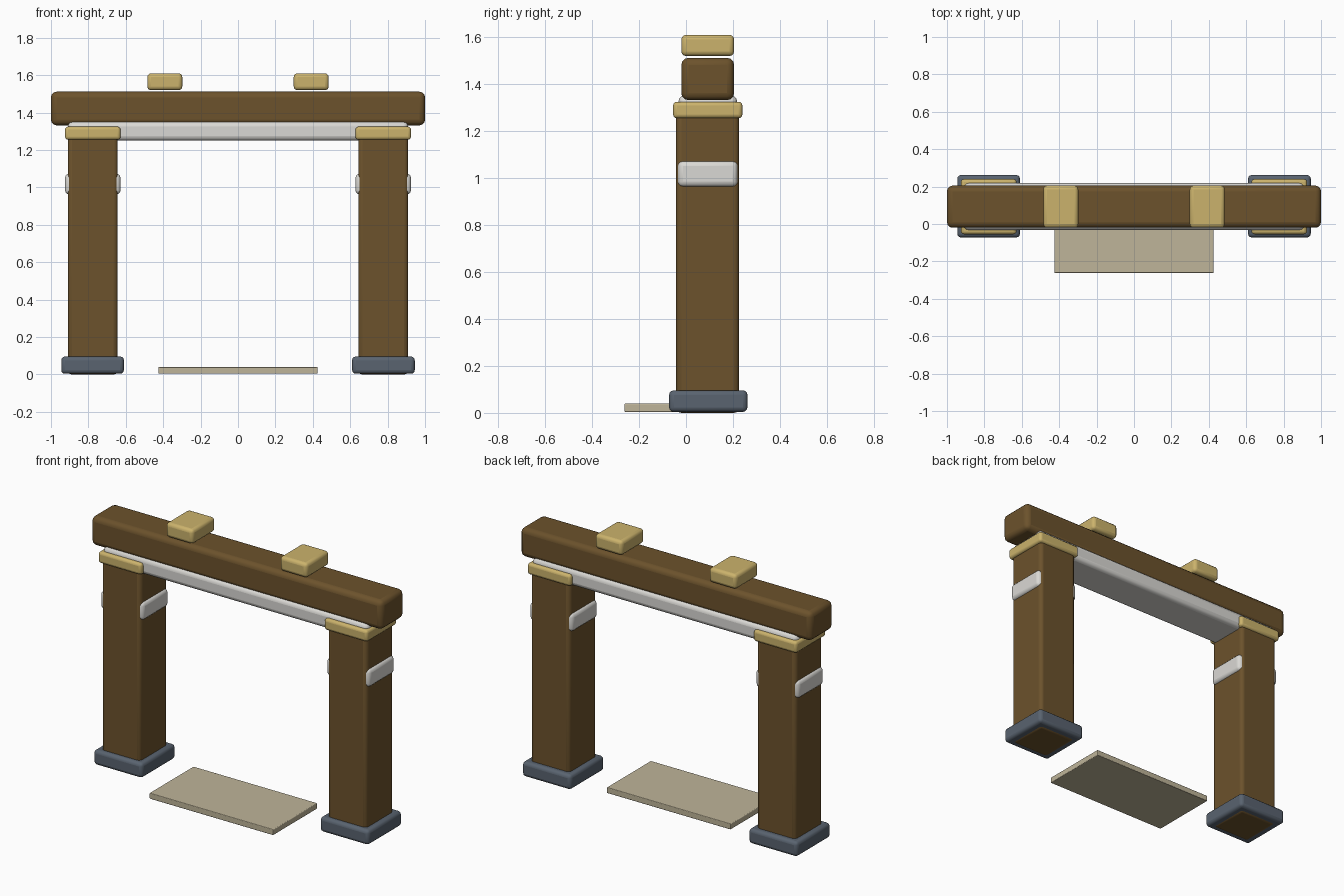
import bpy
import math

if "Cube" in bpy.data.objects:
    bpy.data.objects.remove(bpy.data.objects["Cube"])


def material(name, rgb):
    m = bpy.data.materials.new(name)
    m.diffuse_color = (*rgb, 1)
    m.use_nodes = True
    m.node_tree.nodes["Principled BSDF"].inputs["Base Color"].default_value = m.diffuse_color
    return m


WOOD = material("dark wood", (0.15, 0.085, 0.025))
GOLD = material("gold", (0.60, 0.45, 0.15))
WHITE = material("pale plaster", (0.70, 0.69, 0.66))
SLATE = material("slate", (0.10, 0.125, 0.16))
STONE = material("sand stone", (0.52, 0.46, 0.32))


def block(name, x, y, z, mat, bevel):
    """Rounded box from (min, max) ranges."""
    size = [r[1] - r[0] for r in (x, y, z)]
    bpy.ops.mesh.primitive_cube_add(size=1, location=[sum(r) / 2 for r in (x, y, z)])
    ob = bpy.context.object
    ob.name = name
    ob.scale = size
    bpy.ops.object.transform_apply(location=False, rotation=False, scale=True)
    ob.data.materials.append(mat)
    mod = ob.modifiers.new("Rounded edges", 'BEVEL')
    mod.width = bevel
    mod.segments = 3
    bpy.ops.object.shade_smooth_by_angle(angle=math.radians(40))
    return ob


# Both uprights: footing, post, side band, capital, and a block on the roof beam
for side, s in (("left", -1), ("right", 1)):
    def span(a, b):
        return tuple(sorted((s * a, s * b)))
    block(side + "_footing", span(0.61, 0.945), (-0.072, 0.262), (0.004, 0.096), SLATE, 0.02)
    block(side + "_post", span(0.643, 0.91), (-0.042, 0.226), (0.0, 1.29), WOOD, 0.022)
    block(side + "_band", span(0.628, 0.925), (-0.035, 0.22), (0.963, 1.073), WHITE, 0.022)
    block(side + "_capital", span(0.628, 0.925), (-0.055, 0.24), (1.255, 1.325), GOLD, 0.016)
    block(side + "_roof_block", span(0.298, 0.485), (-0.02, 0.205), (1.52, 1.61), GOLD, 0.02)

# Pale lintel under the roof beam
block("lintel", (-0.91, 0.91), (-0.032, 0.218), (1.25, 1.352), WHITE, 0.026)

# Heavy roof beam
block("roof_beam", (-1, 1), (-0.02, 0.205), (1.332, 1.512), WOOD, 0.03)

# Threshold slab on the ground
block("threshold_slab", (-0.425, 0.425), (-0.262, 0.17), (0.004, 0.04), STONE, 0.004)
